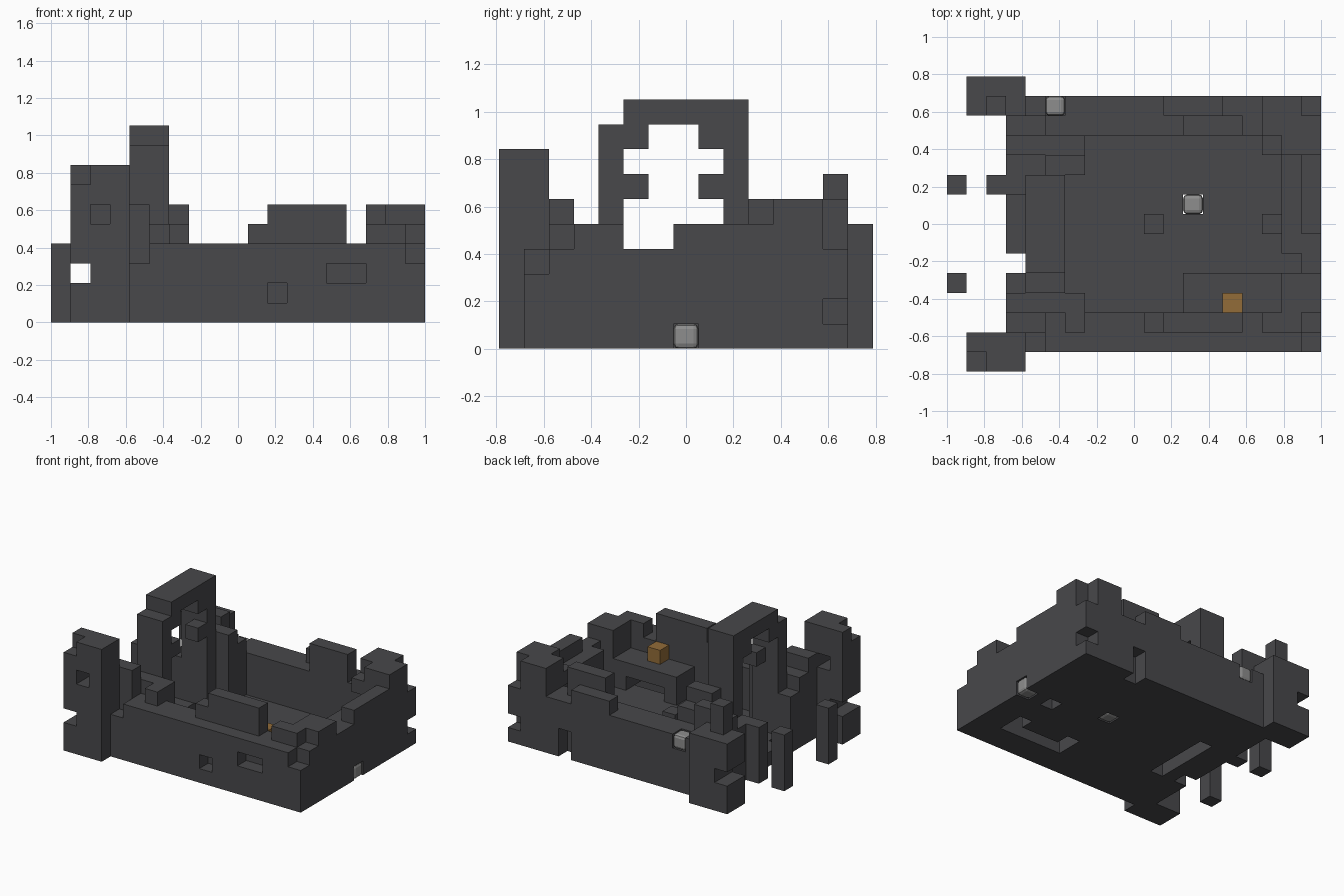
import bpy
import bmesh
from mathutils import Vector

UNIT = 2 / 19                      # edge of one building block
ORIGIN = Vector((-1, -7.5 * UNIT, 0))
AXES = [Vector(v) for v in ((1, 0, 0), (0, 1, 0), (0, 0, 1))]

cube = bpy.data.objects.get("Cube")
if cube:
    bpy.data.objects.remove(cube, do_unlink=True)


def make_material(name, color):
    mat = bpy.data.materials.new(name)
    mat.use_nodes = True
    mat.diffuse_color = color
    mat.node_tree.nodes["Principled BSDF"].inputs["Base Color"].default_value = color
    return mat


stone = make_material("dark stone", (0.065, 0.065, 0.07, 1))
pale = make_material("pale stone", (0.27, 0.27, 0.27, 1))
amber = make_material("amber wood", (0.29, 0.15, 0.04, 1))

parts = {}
occupied = set()


def cells(box):
    x0, x1, y0, y1, z0, z1 = box
    return {(x, y, z) for x in range(x0, x1) for y in range(y0, y1) for z in range(z0, z1)}


def part(name, solid, holes=()):
    """Register a part as a union of block ranges minus some block ranges."""
    filled = set().union(*(cells(box) for box in solid))
    for box in holes:
        filled -= cells(box)
    filled -= occupied
    occupied.update(filled)
    parts[name] = filled


def add_object(name, bm, mat):
    mesh = bpy.data.meshes.new(name)
    bm.to_mesh(mesh)
    bm.free()
    mesh.materials.append(mat)
    obj = bpy.data.objects.new(name, mesh)
    bpy.context.collection.objects.link(obj)
    return obj


def build_blocks(name, filled):
    """Make the exposed block faces and merge the flat areas."""
    bm = bmesh.new()
    for cell in sorted(filled):
        center = Vector(cell) + Vector((0.5, 0.5, 0.5))
        for k in range(3):
            for sign in (-1, 1):
                normal = AXES[k] * sign
                if tuple(int(c) for c in Vector(cell) + normal) in occupied:
                    continue
                u, v = AXES[(k + 1) % 3] / 2, AXES[(k + 2) % 3] / 2 * sign
                mid = center + normal / 2
                corners = (mid - u - v, mid + u - v, mid + u + v, mid - u + v)
                bm.faces.new([bm.verts.new(ORIGIN + c * UNIT) for c in corners])
    bmesh.ops.remove_doubles(bm, verts=bm.verts, dist=UNIT / 100)
    bmesh.ops.dissolve_limit(bm, angle_limit=0.01, verts=bm.verts, edges=bm.edges)
    add_object(name, bm, stone)


def single_block(name, cell, mat, bevel=0):
    bm = bmesh.new()
    bmesh.ops.create_cube(bm, size=UNIT)
    if bevel:
        bmesh.ops.bevel(bm, geom=bm.edges[:], offset=bevel, segments=2,
                        profile=0.5, affect='EDGES')
    obj = add_object(name, bm, mat)
    obj.location = ORIGIN + (Vector(cell) + Vector((0.5, 0.5, 0.5))) * UNIT


# Tall tower and broken tower beside the gate
part("tall_tower", [(1, 4, 0, 2, 0, 8)],
     [(1, 2, 0, 1, 7, 8), (1, 2, 0, 2, 2, 3), (2, 3, 0, 2, 5, 6)])
part("broken_tower", [(1, 4, 13, 15, 0, 5), (2, 3, 13, 14, 5, 7)],
     [(1, 2, 13, 15, 2, 3)])

# Outer walls, with windows, drains and broken corners
part("front_wall", [(4, 19, 1, 3, 0, 4)],
     [(4, 5, 1, 2, 3, 4), (18, 19, 1, 2, 3, 4),
      (11, 12, 1, 2, 1, 2), (14, 16, 1, 2, 2, 3)])
part("back_wall", [(4, 19, 12, 14, 0, 4)],
     [(5, 6, 13, 14, 3, 4), (14, 15, 13, 14, 0, 2), (18, 19, 13, 14, 1, 2)])
part("side_wall", [(17, 19, 3, 12, 0, 4)],
     [(17, 18, 5, 6, 1, 4), (18, 19, 7, 8, 0, 1)])

# Broken battlements on top of the walls
part("front_battlement", [(10, 15, 2, 3, 4, 5), (11, 15, 2, 3, 5, 6), (6, 7, 2, 3, 4, 5)])
part("back_battlement", [(11, 14, 13, 14, 4, 5), (12, 15, 12, 13, 4, 6)])
part("front_corner_battlement", [(16, 18, 2, 3, 4, 5), (17, 19, 3, 5, 4, 5)])
part("back_corner_battlement", [(16, 19, 11, 14, 4, 6)],
     [(18, 19, 13, 14, 4, 6), (16, 17, 11, 12, 5, 6)])
part("side_battlement", [(18, 19, 7, 11, 4, 5)])

# Courtyard floor, open under the gate and the workbench
part("floor", [(3, 17, 2, 13, 0, 1)],
     [(3, 4, 5, 6, 0, 1), (5, 6, 5, 10, 0, 1), (12, 17, 3, 4, 0, 1),
      (12, 13, 4, 5, 0, 1), (16, 17, 4, 5, 0, 1),
      (16, 17, 7, 8, 0, 1), (12, 13, 8, 9, 0, 1)])
part("floor_rubble", [(16, 17, 7, 8, 1, 2), (10, 11, 7, 8, 1, 2)])

# Gate arch with its brackets
part("gate_pillars", [(4, 6, 4, 5, 1, 9), (4, 6, 9, 10, 1, 10)])
part("gate_lintel", [(4, 6, 5, 10, 9, 10)])
for side, y in (("front", 5), ("back", 8)):
    part(side + "_gate_brackets", [(4, 6, y, y + 1, 8, 9), (5, 6, y, y + 1, 6, 7)])

# Stepped walls joining the gate to the towers
part("front_gate_wall", [(3, 5, 2, 5, 1, 4), (3, 5, 2, 3, 4, 6), (3, 7, 3, 4, 1, 5)])
part("back_gate_wall", [(3, 5, 9, 13, 1, 4), (3, 5, 12, 13, 4, 6),
                        (3, 7, 11, 12, 1, 5), (5, 7, 10, 11, 1, 6)])

# Free-standing posts outside the gate
for name, x, y in (("front_post", 0, 4), ("back_post", 0, 9), ("inner_post", 2, 9)):
    part(name, [(x, x + 1, y, y + 1, 0, 4)])

# Workbench against the front wall
part("workbench", [(12, 17, 3, 5, 2, 3), (12, 13, 3, 5, 1, 2), (16, 17, 3, 5, 1, 2)])

for name, filled in parts.items():
    build_blocks(name, filled)

# Pale rounded stones and the amber box
single_block("side_wall_stone", (18, 7, 0), pale, UNIT / 5)
single_block("back_wall_stone", (5, 13, 3), pale, UNIT / 5)
single_block("floor_stone", (12, 8, 0), pale, UNIT / 5)
single_block("amber_box", (14, 3, 3), amber)
